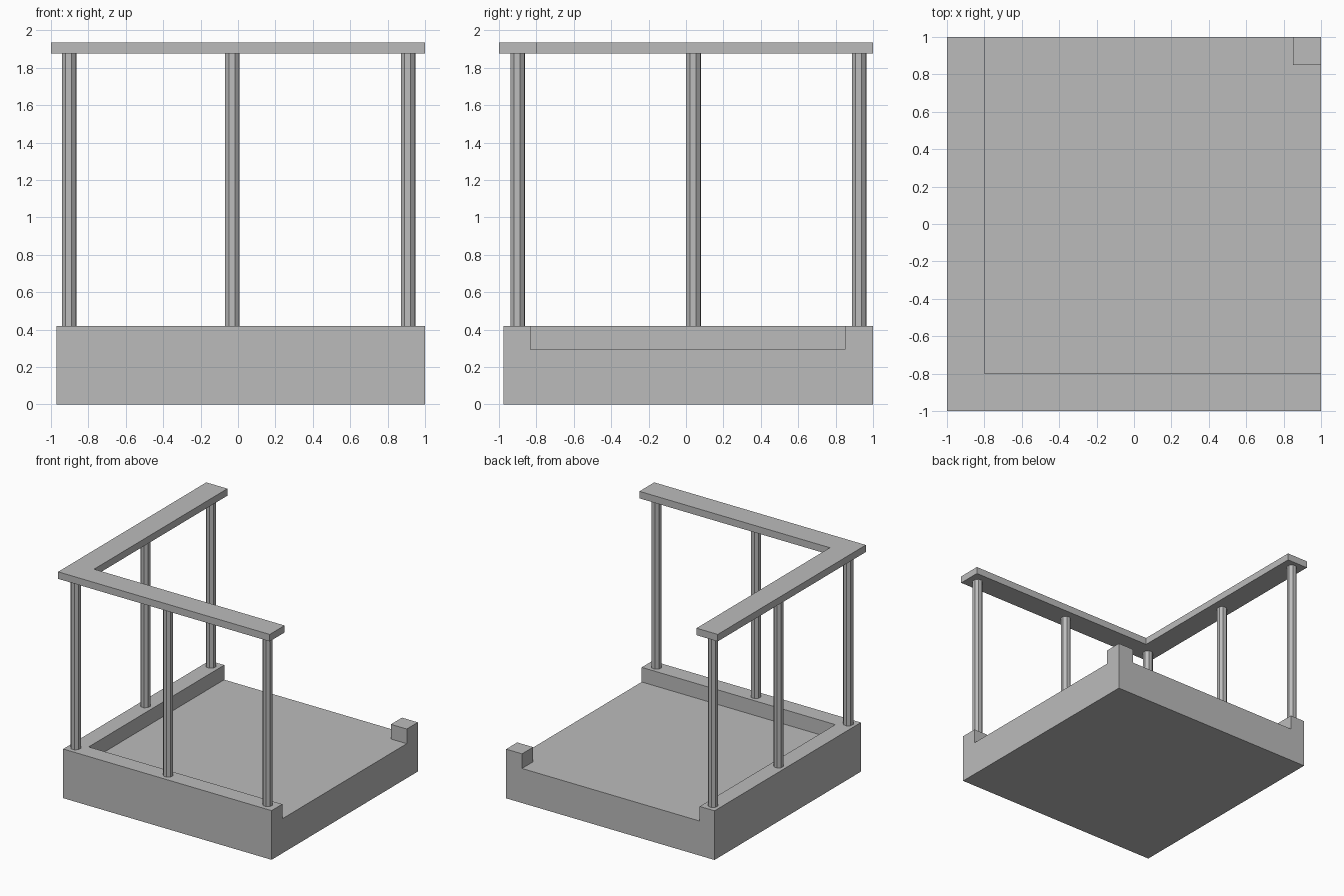
import bpy
import bmesh
import math

cube = bpy.data.objects.get("Cube")
if cube:
    bpy.data.objects.remove(cube, do_unlink=True)

grey = bpy.data.materials.new("plain grey")
grey.use_nodes = True
COLOUR = (0.5, 0.5, 0.5, 1)
grey.diffuse_color = COLOUR
grey.node_tree.nodes["Principled BSDF"].inputs["Base Color"].default_value = COLOUR


def finish(name, bm):
    bmesh.ops.recalc_face_normals(bm, faces=bm.faces)
    mesh = bpy.data.meshes.new(name)
    bm.to_mesh(mesh)
    bm.free()
    mesh.materials.append(grey)
    obj = bpy.data.objects.new(name, mesh)
    bpy.context.collection.objects.link(obj)
    return obj


def prism(name, outline, bottom, top):
    """Extrude a flat outline upward into a closed solid."""
    bm = bmesh.new()
    face = bm.faces.new([bm.verts.new((x, y, bottom)) for x, y in outline])
    up = bmesh.ops.extrude_face_region(bm, geom=[face])["geom"]
    verts = [v for v in up if isinstance(v, bmesh.types.BMVert)]
    bmesh.ops.translate(bm, verts=verts, vec=(0, 0, top - bottom))
    return finish(name, bm)


def corner(x0, y0, x1, y1, inner_x, inner_y):
    """L-shaped outline along the left and front sides."""
    return [(x0, y0), (x1, y0), (x1, inner_y), (inner_x, inner_y),
            (inner_x, y1), (x0, y1)]


FLOOR, LEDGE, RAIL, TOP = 0.295, 0.42, 1.875, 1.935
LEFT, FRONT = -0.97, -0.975

# Sunken-floor base: slab, carved walls and corner block joined as one solid
base = bmesh.new()
grid_x = [LEFT, -0.83, 0.85, 1]
grid_y = [FRONT, -0.83, 0.85, 1]


def height(i, j):
    if not (0 <= i < 3 and 0 <= j < 3):
        return 0
    return LEDGE if i == 0 or j == 0 or (i == 2 and j == 2) else FLOOR


def wall(a, b, low, high):
    if low != high:
        base.faces.new([base.verts.new(p) for p in
                        ((*a, low), (*b, low), (*b, high), (*a, high))])


for i in range(3):
    for j in range(3):
        ring = [(grid_x[i], grid_y[j]), (grid_x[i + 1], grid_y[j]),
                (grid_x[i + 1], grid_y[j + 1]), (grid_x[i], grid_y[j + 1])]
        for z in (0, height(i, j)):
            base.faces.new([base.verts.new((x, y, z)) for x, y in ring])
for i in range(4):
    for j in range(3):
        wall((grid_x[i], grid_y[j]), (grid_x[i], grid_y[j + 1]),
             *sorted((height(i - 1, j), height(i, j))))
        wall((grid_x[j], grid_y[i]), (grid_x[j + 1], grid_y[i]),
             *sorted((height(j, i - 1), height(j, i))))
bmesh.ops.remove_doubles(base, verts=base.verts, dist=0.0001)
bmesh.ops.recalc_face_normals(base, faces=base.faces)
bmesh.ops.dissolve_limit(base, angle_limit=0.01, verts=base.verts, edges=base.edges)
finish("base", base)

# Handrail above the two walls
prism("handrail", corner(-1, -1, 1, 1, -0.8, -0.8), RAIL, TOP)

# Eight-sided posts
posts = {
    "front_left_post": (0.91, -0.9),
    "front_middle_post": (-0.03, -0.9),
    "corner_post": (-0.903, -0.9),
    "right_middle_post": (-0.903, 0.04),
    "back_right_post": (-0.903, 0.925),
}
for name, (px, py) in posts.items():
    ring = [math.radians(45 * k + 18) for k in range(8)]
    prism(name, [(px + 0.041 * math.cos(a), py + 0.041 * math.sin(a)) for a in ring],
          LEDGE, RAIL)
